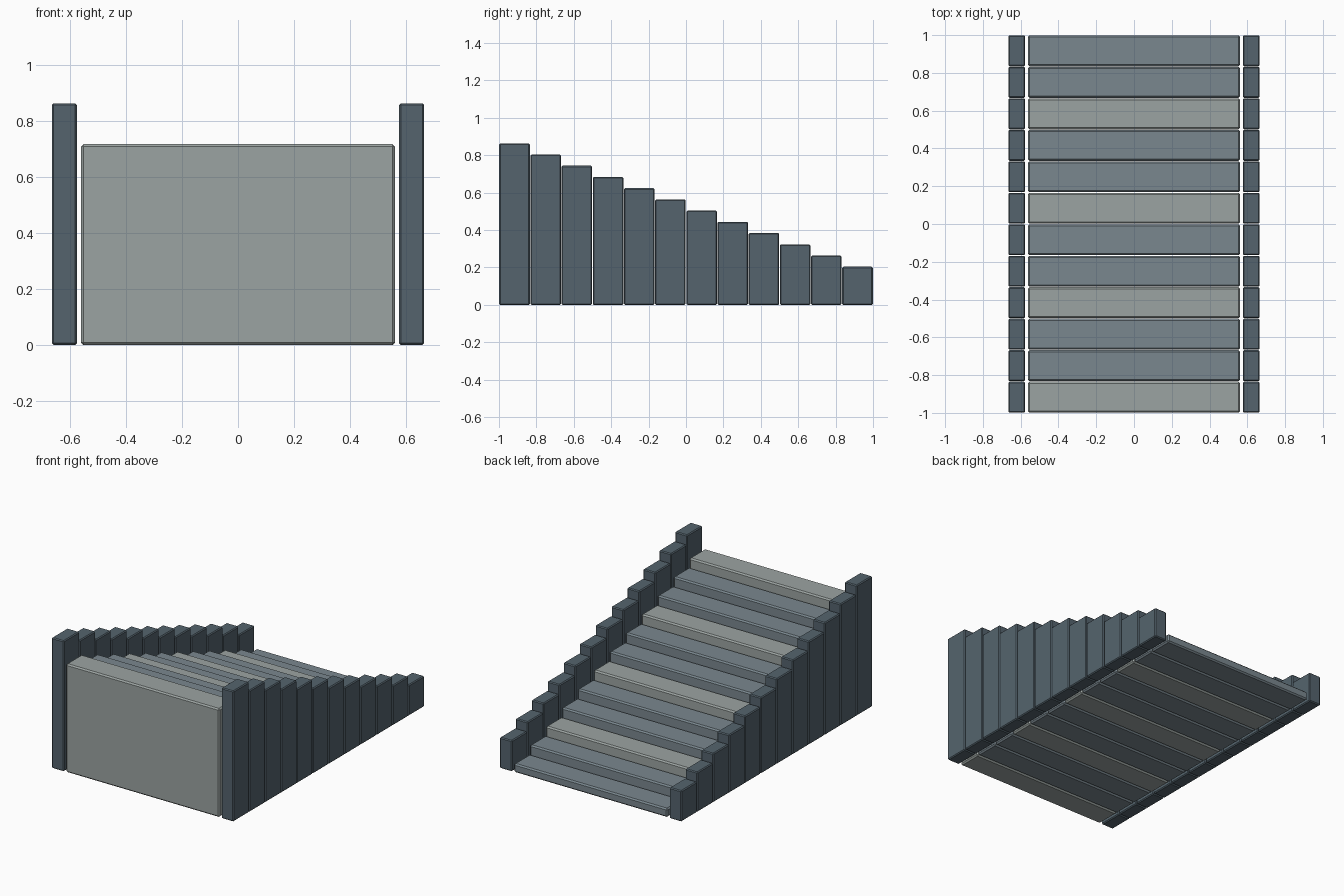
import bpy
import bmesh

if "Cube" in bpy.data.objects:
    bpy.data.objects.remove(bpy.data.objects["Cube"])

COUNT = 12
PITCH = 2.0 / COUNT
DEPTH = PITCH - 0.003
RISE = 0.06


def material(name, rgb):
    m = bpy.data.materials.new(name)
    m.diffuse_color = (*rgb, 1.0)
    m.use_nodes = True
    m.node_tree.nodes["Principled BSDF"].inputs["Base Color"].default_value = m.diffuse_color
    return m


light = material("pale_stone", (0.33, 0.37, 0.36))
mid = material("slate", (0.195, 0.245, 0.275))
dark = material("dark_slate", (0.09, 0.127, 0.155))


def block(name, x, y, width, depth, height, bevel, mat):
    """Chamfered block standing on z = 0."""
    bm = bmesh.new()
    bmesh.ops.create_cube(bm, size=1.0)
    bmesh.ops.scale(bm, vec=(width, depth, height), verts=bm.verts)
    bmesh.ops.translate(bm, vec=(x, y, height / 2), verts=bm.verts)
    bmesh.ops.bevel(bm, geom=bm.edges[:], offset=bevel, segments=1,
                    affect='EDGES', profile=0.5)
    mesh = bpy.data.meshes.new(name)
    bm.to_mesh(mesh)
    bm.free()
    mesh.materials.append(mat)
    obj = bpy.data.objects.new(name, mesh)
    bpy.context.collection.objects.link(obj)
    return obj


# Descending staircase, tallest step at the front
for i in range(COUNT):
    y = -1 + PITCH * (i + 0.5)
    step_height = 0.718 - RISE * i
    # Every third tread is paler
    block(f"step_{i + 1}", 0, y, 1.124, DEPTH, step_height, 0.009,
          light if i % 3 == 0 else mid)
    # Side wall segments follow the steps
    for side, label in ((-1, "left"), (1, "right")):
        block(f"{label}_wall_{i + 1}", side * 0.621, y, 0.089, DEPTH,
              step_height + 0.146, 0.006, dark)
